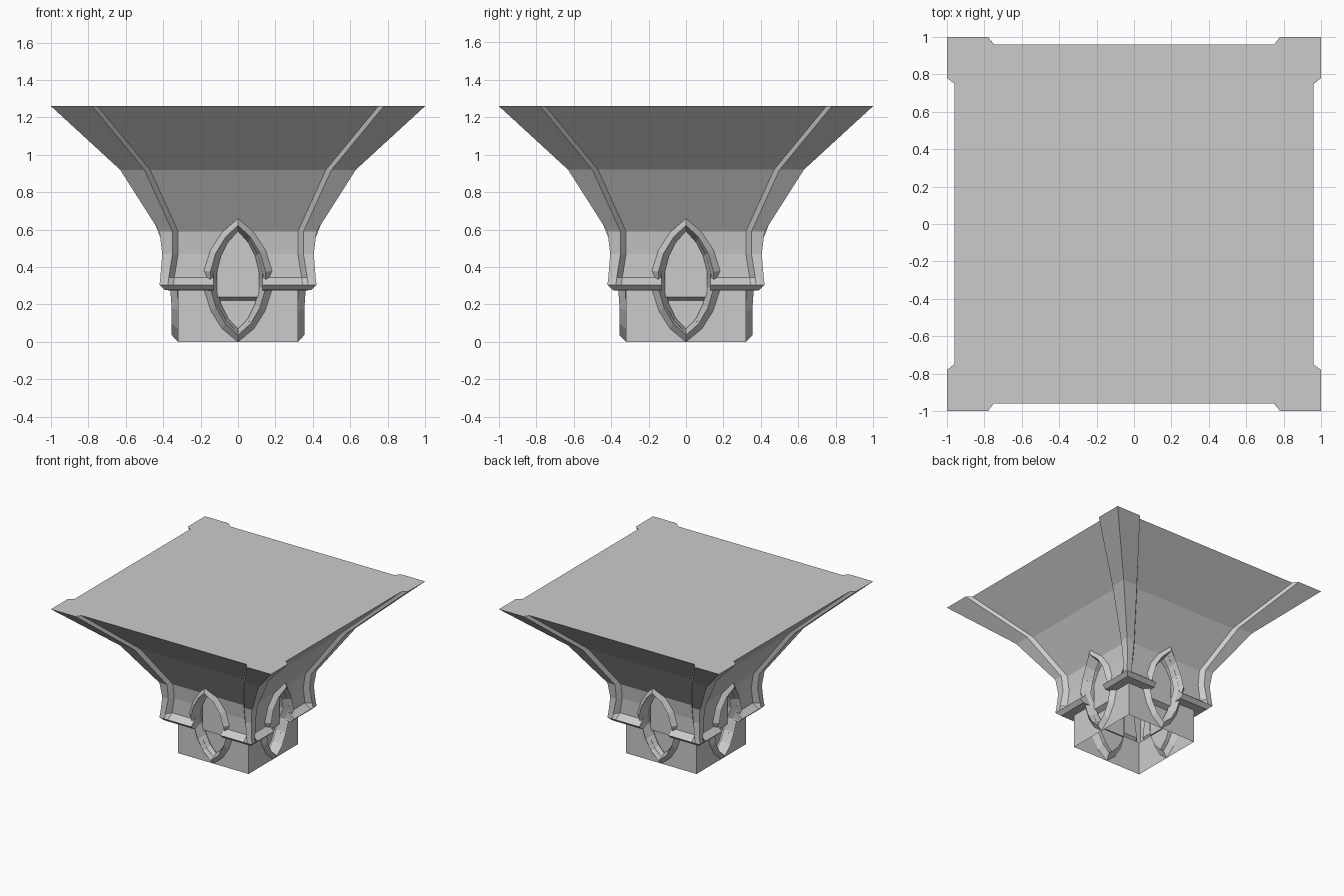
import bpy, bmesh
from math import pi
from mathutils import Matrix, Vector

if "Cube" in bpy.data.objects:
    bpy.data.objects.remove(bpy.data.objects["Cube"])


def finish(name, bm):
    bmesh.ops.recalc_face_normals(bm, faces=bm.faces[:])
    me = bpy.data.meshes.new(name)
    bm.to_mesh(me)
    bm.free()
    ob = bpy.data.objects.new(name, me)
    bpy.context.collection.objects.link(ob)
    return ob


def loft(bm, rings, cap=True, cyclic=False):
    """Bridge equal-sized point loops with faces."""
    vs = [[bm.verts.new(p) for p in r] for r in rings]
    n = len(vs[0])
    pairs = list(zip(vs, vs[1:])) + ([(vs[-1], vs[0])] if cyclic else [])
    for a, b in pairs:
        for i in range(n):
            j = (i + 1) % n
            bm.faces.new((a[i], a[j], b[j], b[i]))
    if cap:
        bm.faces.new(vs[0])
        bm.faces.new(vs[-1])


def four_sides(rings):
    """Repeat the front-side loops on all four sides."""
    for k in range(4):
        m = Matrix.Rotation(k * pi / 2, 3, 'Z')
        yield [[m @ Vector(p) for p in r] for r in rings]


# Capital body levels: z, rib face, panel face, rib edge, panel edge
levels = [
    (0.0, .32, .32, .27, .25),
    (.275, .32, .32, .28, .26),
    (.276, .39, .39, .34, .31),
    (.305, .42, .42, .375, .345),
    (.345, .415, .37, .37, .34),
    (.47, .405, .37, .35, .32),
    (.59, .42, .385, .35, .32),
    (.92, .63, .595, .50, .47),
    (1.26, 1.0, .96, .78, .75),
]
rings = []
for z, o, p, a, b in levels:
    side = [(-o, -o, z), (-a, -o, z), (-b, -p, z), (b, -p, z), (a, -o, z)]
    rings.append([q for s in four_sides([side]) for q in s[0]])
bm = bmesh.new()
loft(bm, rings)
body = finish("capital_body", bm)

# Pointed oval outline, right half from bottom tip to top tip
half = [(0, 0), (.085, .07), (.145, .165), (.182, .28), (.182, .38), (.148, .49), (.085, .585), (0, .66)]
outline = half + [(-x, z) for x, z in half[-2:0:-1]]


def oval(sx, sz):
    return [(x * sx, .33 + (z - .33) * sz) for x, z in outline]


# Pointed recesses cut into each side
bm = bmesh.new()
shape = oval(.72, .84)
for r in four_sides([[(x, y, z) for x, z in shape] for y in (-.7, -.26)]):
    loft(bm, r)
cutter = finish("recess_cutter", bm)
mod = body.modifiers.new("recesses", 'BOOLEAN')
mod.operation = 'DIFFERENCE'
mod.solver = 'EXACT'
mod.object = cutter
bpy.context.view_layer.objects.active = body
bpy.ops.object.modifier_apply(modifier=mod.name)
bpy.data.objects.remove(cutter)

# Open underside
bm = bmesh.new()
bm.from_mesh(body.data)
under = [f for f in bm.faces if all(v.co.z < .001 for v in f.verts)]
bmesh.ops.delete(bm, geom=under, context='FACES_ONLY')
bm.to_mesh(body.data)
bm.free()

# Stepped back panels inside the recesses
bm = bmesh.new()
prof = [(-.25, .22), (-.26, .22), (-.30, .24), (-.30, .59), (-.25, .59)]
for r in four_sides([[(x, y, z) for y, z in prof] for x in (-.113, .113)]):
    loft(bm, r)
finish("recess_panel", bm)


def wall(z):
    """Front wall distance at a given height."""
    pts = [(0, .32), (.275, .32), (.345, .37), (.47, .37), (.59, .385), (.92, .595)]
    for (z0, w0), (z1, w1) in zip(pts, pts[1:]):
        if z <= z1:
            return w0 + (w1 - w0) * max(0, z - z0) / (z1 - z0)
    return pts[-1][1]


# Ridged pointed frames around the recesses
bm = bmesh.new()
frame = []
for sx, sz, out in [(1, 1, 0), (.81, .89, .035), (.62, .79, -.04)]:
    frame.append([(x, -wall(z) - out, z) for x, z in oval(sx, sz)])
for r in four_sides(frame):
    loft(bm, r, cap=False, cyclic=True)
finish("pointed_frame", bm)
